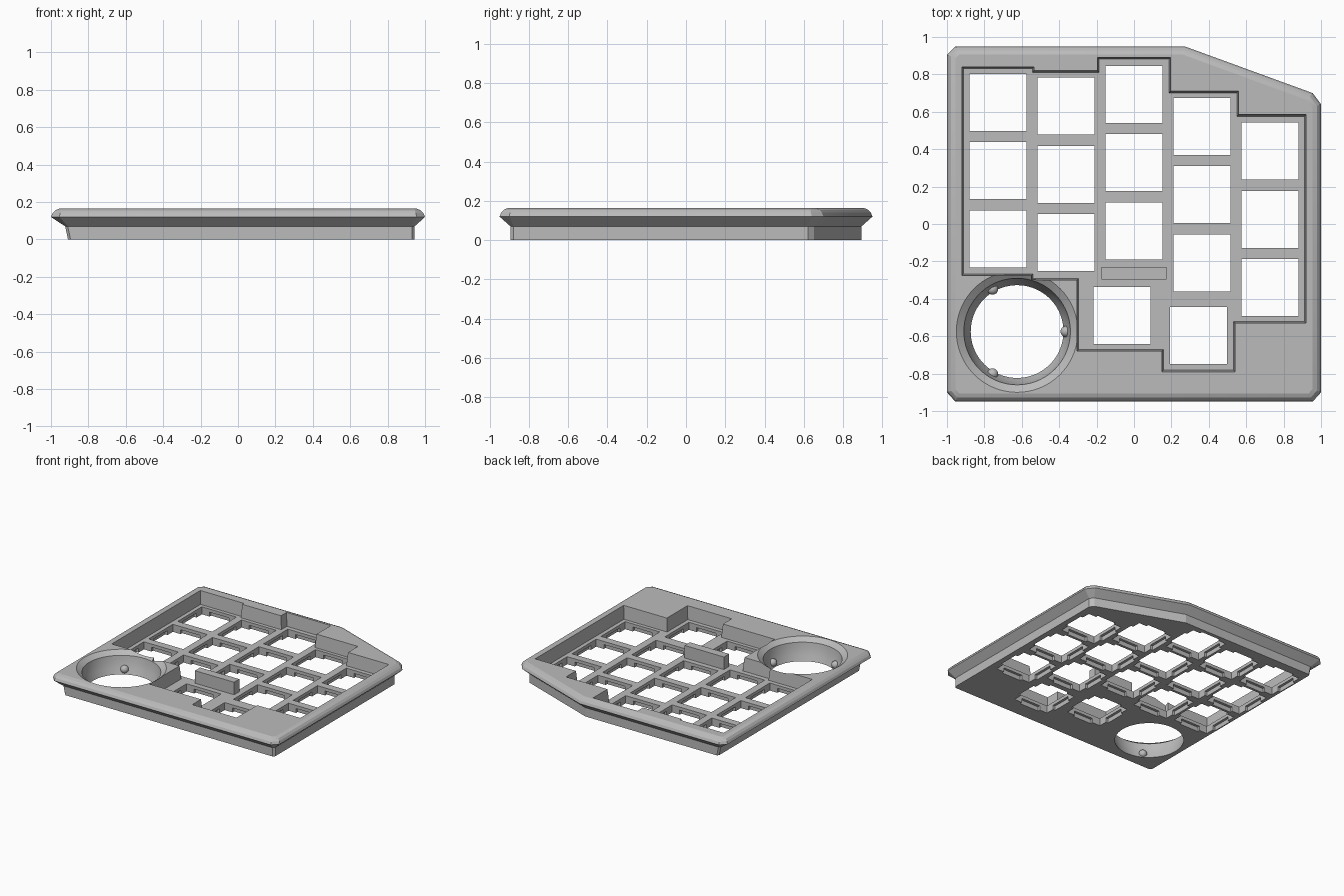
import bpy, bmesh, math
from mathutils import Vector

cube = bpy.data.objects.get("Cube")
if cube:
    bpy.data.objects.remove(cube, do_unlink=True)

grey = bpy.data.materials.new("light grey plastic")
grey.use_nodes = True
tone = (0.5, 0.5, 0.5, 1)
grey.diffuse_color = tone
grey.node_tree.nodes["Principled BSDF"].inputs["Base Color"].default_value = tone


def finish(bm, name):
    bmesh.ops.recalc_face_normals(bm, faces=bm.faces)
    mesh = bpy.data.meshes.new(name)
    bm.to_mesh(mesh)
    bm.free()
    mesh.materials.append(grey)
    obj = bpy.data.objects.new(name, mesh)
    bpy.context.scene.collection.objects.link(obj)
    return obj


def inset(points, d):
    """Move a counter-clockwise outline inwards by d with mitred corners."""
    result = []
    for i, p in enumerate(points):
        p = Vector(p)
        a = (p - Vector(points[i - 1])).normalized()
        b = (Vector(points[(i + 1) % len(points)]) - p).normalized()
        na, nb = Vector((-a.y, a.x)), Vector((-b.y, b.x))
        result.append(p + (na + nb) * d / (1 + na.dot(nb)))
    return result


def loft(name, loops):
    """Join stacked (outline, height) loops into a closed solid."""
    bm = bmesh.new()
    rings = [[bm.verts.new((p[0], p[1], z)) for p in pts] for pts, z in loops]
    for lo, hi in zip(rings, rings[1:]):
        for i in range(len(lo)):
            j = (i + 1) % len(lo)
            bm.faces.new((lo[i], lo[j], hi[j], hi[i]))
    bm.faces.new(rings[0][::-1])
    bm.faces.new(rings[-1])
    return finish(bm, name)


def boxes(name, centres, size, z0, z1):
    bm = bmesh.new()
    for x, y in centres:
        made = bmesh.ops.create_cube(bm, size=1)["verts"]
        bmesh.ops.scale(bm, vec=(size[0], size[1], z1 - z0), verts=made)
        bmesh.ops.translate(bm, vec=(x, y, (z0 + z1) / 2), verts=made)
    return finish(bm, name)


def circle(r, n=72):
    return [(BALL_X + r * math.cos(math.tau * i / n),
             BALL_Y + r * math.sin(math.tau * i / n)) for i in range(n)]


def cut(target, cutter):
    cutter.hide_render = True
    mod = target.modifiers.new("cut", 'BOOLEAN')
    mod.operation = 'DIFFERENCE'
    mod.solver = 'EXACT'
    mod.object = cutter
    bpy.context.view_layer.update()
    graph = bpy.context.evaluated_depsgraph_get()
    mesh = bpy.data.meshes.new_from_object(target.evaluated_get(graph))
    target.modifiers.clear()
    target.data = mesh
    bpy.data.objects.remove(cutter, do_unlink=True)


TOP, FLOOR = 0.165, 0.06
BALL_X, BALL_Y = -0.625, -0.575

# Case shell: narrow base, flared lip and rounded upper edge
outline = [(-0.955, -0.95), (0.955, -0.95), (1, -0.9), (1, 0.64), (0.955, 0.7),
           (0.27, 0.95), (-0.955, 0.95), (-1, 0.905), (-1, -0.9)]


def base(left_shift):
    return [(p.x + (left_shift if p.x < -0.8 else 0), p.y) for p in inset(outline, 0.056)]


case = loft("case_shell", [(base(0.035), 0), (base(0.02), 0.07), (outline, 0.12)] +
            [(inset(outline, d), z) for d, z in
             ((0.008, 0.14), (0.022, 0.155), (0.045, TOP))])

# Stepped pocket around the key columns
pocket = [(-0.92, 0.84), (-0.535, 0.84), (-0.535, 0.82), (-0.195, 0.82),
          (-0.195, 0.89), (0.195, 0.89), (0.195, 0.71), (0.56, 0.71),
          (0.56, 0.585), (0.92, 0.585), (0.92, -0.53), (0.54, -0.53),
          (0.54, -0.79), (0.15, -0.79), (0.15, -0.68), (-0.305, -0.68),
          (-0.305, -0.3), (-0.55, -0.3), (-0.55, -0.275), (-0.92, -0.275)][::-1]
cut(case, loft("pocket_cutter", [(inset(pocket, 0.009), FLOOR), (pocket, TOP),
                                 (pocket, TOP + 0.1)]))

# Key openings with clip notches underneath
PITCH, HOLE = 0.365, 0.305
tops = (0.65, 0.63, 0.693, 0.522, 0.39)
keys = [((c - 2) * 0.364, y - PITCH * r) for c, y in enumerate(tops) for r in range(3)]
keys += [(-0.065, -0.49), (0.345, -0.595)]
cut(case, boxes("key_cutter", keys, (HOLE, HOLE), -0.1, 0.3))
cut(case, boxes("side_notch_cutter", keys, (HOLE + 0.04, 0.17), -0.1, 0.035))
cut(case, boxes("end_notch_cutter", keys, (0.17, HOLE + 0.04), -0.1, 0.035))

# Countersunk round bowl
bowl = [(0.244, -0.05), (0.248, 0), (0.265, 0.045), (0.278, 0.09), (0.285, 0.135),
        (0.325, TOP), (0.325, TOP + 0.05)]
cut(case, loft("bowl_cutter", [(circle(r), z) for r, z in bowl]))

# Three bearing bumps in the bowl
bm = bmesh.new()
for k in range(3):
    a = math.tau * k / 3
    made = bmesh.ops.create_uvsphere(bm, u_segments=20, v_segments=12, radius=0.03)["verts"]
    bmesh.ops.translate(bm, verts=made, vec=(BALL_X + 0.262 * math.cos(a),
                                             BALL_Y + 0.262 * math.sin(a), 0.036))
bumps = finish(bm, "bearing_bumps")

# Upright divider between the main keys and thumb keys
boxes("divider", [(0, -0.263)], (0.345, 0.065), FLOOR - 0.01, 0.16)

# Smooth the curved walls, keep hard edges
bpy.ops.object.select_all(action='DESELECT')
for obj in (case, bumps):
    obj.select_set(True)
bpy.context.view_layer.objects.active = case
bpy.ops.object.shade_smooth_by_angle(angle=math.radians(20))
